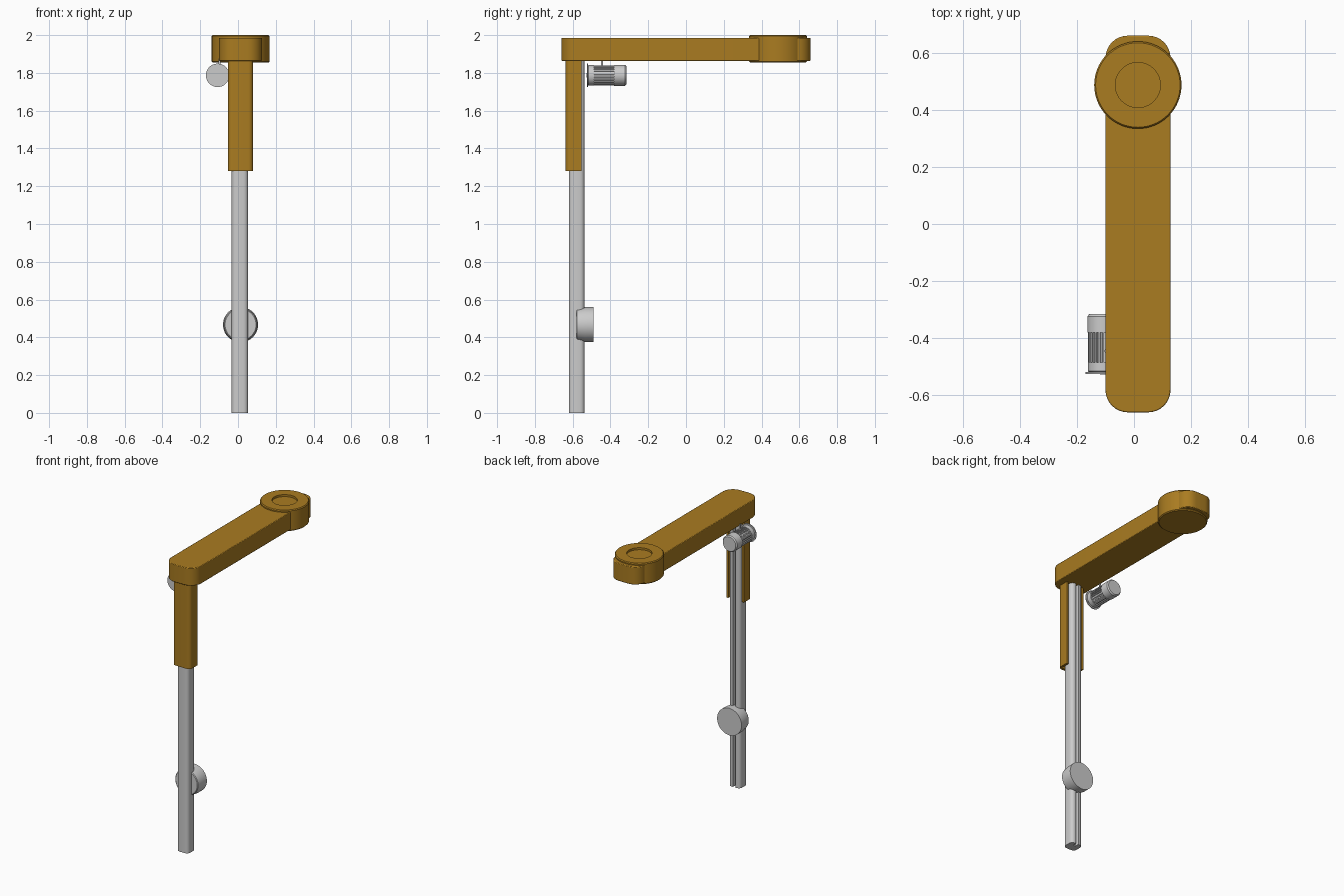
import bpy
import bmesh
from math import sin, cos, pi, radians
from mathutils import Matrix

if "Cube" in bpy.data.objects:
    bpy.data.objects.remove(bpy.data.objects["Cube"])

gold = bpy.data.materials.new("ochre_paint")
gold.diffuse_color = (0.40, 0.20, 0.015, 1)
gold.use_nodes = True
gold.node_tree.nodes["Principled BSDF"].inputs["Base Color"].default_value = gold.diffuse_color
ALONG_Y = Matrix.Rotation(-pi / 2, 4, 'X')   # local z becomes world y


def finish(name, bm, matrix, mat=None, bevel=0):
    bm.transform(matrix)
    bmesh.ops.recalc_face_normals(bm, faces=bm.faces)
    me = bpy.data.meshes.new(name)
    bm.to_mesh(me)
    bm.free()
    ob = bpy.data.objects.new(name, me)
    bpy.context.collection.objects.link(ob)
    if mat:
        me.materials.append(mat)
    if bevel:
        m = ob.modifiers.new("edge", 'BEVEL')
        m.width, m.segments, m.angle_limit = bevel, 2, radians(50)
    bpy.ops.object.select_all(action='DESELECT')
    ob.select_set(True)
    bpy.context.view_layer.objects.active = ob
    bpy.ops.object.shade_smooth_by_angle(angle=radians(30))
    return ob


def extrude(name, pts, height, matrix, mat=None, bevel=0):
    """Prism from a closed outline, running from local z=0 to height."""
    bm = bmesh.new()
    face = bm.faces.new([bm.verts.new((x, y, 0)) for x, y in pts])
    out = bmesh.ops.extrude_face_region(bm, geom=[face])
    bmesh.ops.translate(bm, vec=(0, 0, height),
                        verts=[v for v in out['geom'] if isinstance(v, bmesh.types.BMVert)])
    return finish(name, bm, matrix, mat, bevel)


def lathe(name, profile, matrix, mat=None, n=48):
    """Closed solid of revolution from (radius, height) pairs."""
    bm = bmesh.new()
    rings = [[bm.verts.new((r * cos(2 * pi * i / n), r * sin(2 * pi * i / n), h))
              for i in range(n)] for r, h in profile]
    for a, b in zip(rings, rings[1:]):
        for i in range(n):
            j = (i + 1) % n
            bm.faces.new((a[i], a[j], b[j], b[i]))
    bm.faces.new(rings[0])
    bm.faces.new(rings[-1])
    return finish(name, bm, matrix, mat)


def arc(cx, cy, r, start, n=6):
    return [(cx + r * cos(radians(start + 90 * i / n)),
             cy + r * sin(radians(start + 90 * i / n))) for i in range(n + 1)]


def rounded(x0, x1, y0, y1, r, n=6):
    """Outline starting at the middle of the back (+y) side, counter-clockwise."""
    return (arc(x0 + r, y1 - r, r, 90, n) + arc(x0 + r, y0 + r, r, 180, n)
            + arc(x1 - r, y0 + r, r, 270, n) + arc(x1 - r, y1 - r, r, 0, n))


def at(x, y, z):
    return Matrix.Translation((x, y, z))


# horizontal arm
extrude("arm", rounded(-0.1, 0.128, -0.66, 0.66, 0.078, 8), 0.122,
        at(0, 0, 1.864), gold, 0.004)

# round head with a recessed top, cut through the arm end
lathe("head_disc", [(0.147, 0), (0.153, 0.006), (0.153, 0.140), (0.148, 0.146),
                    (0.079, 0.146), (0.079, 0.132)],
      at(0.0135, 0.487, 1.854), gold, 64)

# grey post with a slot down its back
cx = 0.01
post = rounded(cx - 0.0435, cx + 0.0435, -0.62, -0.537, 0.024, 4)
post += [(cx + 0.009, -0.537), (cx + 0.009, -0.565),
         (cx - 0.009, -0.565), (cx - 0.009, -0.537)]
extrude("post", post, 1.87, at(0, 0, 0))

# sleeve open at the back, wrapping the upper post
sx, w, t = 0.0135, 0.067, 0.015
sleeve = ([(sx - w, -0.553)] + arc(sx - w + 0.025, -0.612, 0.025, 180)
          + arc(sx + w - 0.025, -0.612, 0.025, 270)
          + [(sx + w, -0.553), (sx + w - t, -0.553), (sx + w - t, -0.621),
             (sx - w + t, -0.621), (sx - w + t, -0.553)])
extrude("sleeve", sleeve, 0.59, at(0, 0, 1.28), gold)

# round clamp on the lower post
lathe("post_clamp", [(0.082, 0), (0.087, 0.004), (0.093, 0.045), (0.093, 0.09)],
      at(0.0135, -0.58, 0.467) @ ALONG_Y)

# motor: flange, core, fins, rear cap, shaft and hanger
mx, mz = -0.108, 1.787


def motor_at(y):
    return at(mx, y, mz) @ ALONG_Y


lathe("motor_flange", [(0.062, 0), (0.062, 0.007)], motor_at(-0.525))
lathe("motor_core", [(0.05, 0), (0.054, 0.004), (0.054, 0.034), (0.047, 0.034),
                     (0.047, 0.15)], motor_at(-0.520))
fins = []
count = 24
for i in range(count):
    for f, r in ((-0.28, 0.047), (-0.2, 0.053), (0.2, 0.053), (0.28, 0.047)):
        a = 2 * pi * (i + f) / count
        fins.append((r * cos(a), r * sin(a)))
extrude("motor_fins", fins, 0.112, motor_at(-0.49))
lathe("motor_cap", [(0.0555, 0), (0.0555, 0.056), (0.049, 0.064)], motor_at(-0.380))
lathe("motor_shaft", [(0.012, 0), (0.012, 0.01)], motor_at(-0.527), n=24)
lathe("motor_hanger", [(0.006, 0), (0.006, 0.05)], at(mx + 0.01, -0.445, 1.825), n=16)
